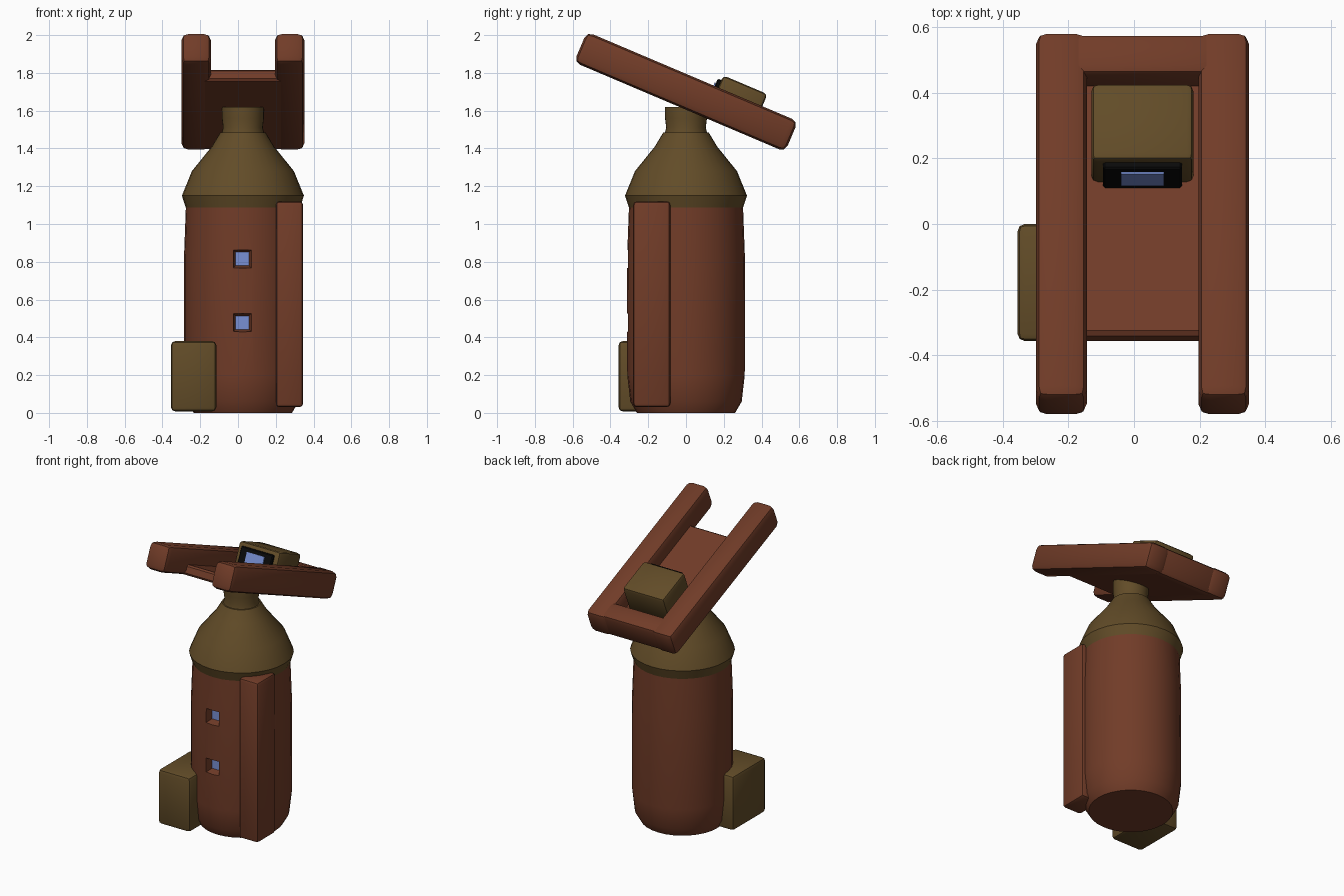
import bpy, bmesh, math
from mathutils import Matrix, Vector

if "Cube" in bpy.data.objects:
    bpy.data.objects.remove(bpy.data.objects["Cube"])

CX = 0.026                                   # axis of the round body


def material(name, rgb):
    m = bpy.data.materials.new(name)
    m.diffuse_color = (*rgb, 1)
    m.use_nodes = True
    m.node_tree.nodes["Principled BSDF"].inputs["Base Color"].default_value = m.diffuse_color
    return m


RUST = material("rust_brown", (0.165, 0.045, 0.021))
OLIVE = material("olive_brown", (0.122, 0.072, 0.021))
BLUE = material("pale_blue", (0.19, 0.28, 0.66))
BLACK = material("black", (0.003, 0.003, 0.003))


def finish(bm, name, mat, matrix=None):
    bmesh.ops.recalc_face_normals(bm, faces=bm.faces)
    if matrix:
        bm.transform(matrix)
    me = bpy.data.meshes.new(name)
    bm.to_mesh(me)
    bm.free()
    ob = bpy.data.objects.new(name, me)
    bpy.context.collection.objects.link(ob)
    if mat:
        me.materials.append(mat)
    return ob


def activate(ob):
    bpy.ops.object.select_all(action='DESELECT')
    ob.select_set(True)
    bpy.context.view_layer.objects.active = ob


def smooth(ob, angle=35):
    activate(ob)
    bpy.ops.object.shade_smooth_by_angle(angle=math.radians(angle))


def box(name, mat, lo, hi, bevel=0.0, segments=2, matrix=None):
    lo, hi = Vector(lo), Vector(hi)
    bm = bmesh.new()
    bmesh.ops.create_cube(bm, size=1)
    bm.transform(Matrix.Translation((lo + hi) / 2) @ Matrix.Diagonal((*(hi - lo), 1)))
    if bevel:
        bmesh.ops.bevel(bm, geom=bm.edges[:], offset=bevel, segments=segments,
                        profile=0.5, affect='EDGES')
    return finish(bm, name, mat, matrix)


def lathe(name, mat, profile, sides=32):
    bm = bmesh.new()
    rings = [[bm.verts.new((CX + r * math.cos(2 * math.pi * i / sides),
                            r * math.sin(2 * math.pi * i / sides), z))
              for i in range(sides)] for r, z in profile]
    for a, b in zip(rings, rings[1:]):
        for i in range(sides):
            j = (i + 1) % sides
            bm.faces.new((a[i], a[j], b[j], b[i]))
    bm.faces.new(rings[0])
    bm.faces.new(rings[-1])
    return finish(bm, name, mat)


# Round body, shoulder and neck
body = lathe("body", RUST, [(0.26, 0), (0.295, 0.06), (0.311, 0.2),
                            (0.312, 0.82), (0.302, 1.09)])
smooth(lathe("shoulder", OLIVE, [(0.30, 1.08), (0.323, 1.15), (0.27, 1.28),
                                 (0.165, 1.41), (0.12, 1.485)]), 40)
smooth(lathe("neck", OLIVE, [(0.115, 1.47), (0.105, 1.51), (0.111, 1.56), (0.111, 1.62)]))

# Two tapered window wells cut into the front, with blue panes at the back
for i, z in enumerate((0.478, 0.815)):
    bm = bmesh.new()
    bmesh.ops.create_cube(bm, size=1)
    for v in bm.verts:
        front = v.co.y < 0
        w = 0.112 if front else 0.07
        v.co = (0.023 + v.co.x * w, -0.34 if front else -0.255, z + v.co.z * w)
    cutter = finish(bm, "window_cutter", None)
    cutter.hide_render = True
    activate(body)
    mod = body.modifiers.new("window", 'BOOLEAN')
    mod.operation = 'DIFFERENCE'
    mod.solver = 'EXACT'
    mod.object = cutter
    bpy.ops.object.modifier_apply(modifier=mod.name)
    bpy.data.objects.remove(cutter)
    box(f"window_pane_{i + 1}", BLUE, (-0.013, -0.262, z - 0.036), (0.059, -0.254, z + 0.036))
smooth(body)

# Side strip and foot box
smooth(box("side_strip", RUST, (0.20, -0.28, 0.03), (0.345, -0.083, 1.12), 0.02))
smooth(box("foot_box", OLIVE, (-0.355, -0.357, 0.008), (-0.115, 0.0, 0.38), 0.022))

# Tilted head: built flat, then tipped backwards about x
TILT = Matrix.Translation((CX, 0, 1.70)) @ Matrix.Rotation(math.radians(-23), 4, 'X')
for side, name in ((-1, "left"), (1, "right")):
    x = sorted((side * 0.17, side * 0.325))
    smooth(box(f"head_rail_{name}", RUST, (x[0], -0.607, -0.0875), (x[1], 0.607, 0.0875),
               0.034, 2, TILT))
smooth(box("head_plate", RUST, (-0.24, -0.357, -0.086), (0.24, 0.55, -0.02), 0.012, 1, TILT))
smooth(box("head_crossbar", RUST, (-0.25, 0.465, -0.086), (0.25, 0.598, 0.084), 0.025, 2, TILT))

# Sight block with black bezel and blue lens
smooth(box("sight_block", OLIVE, (-0.156, 0.148, -0.04), (0.155, 0.402, 0.157), 0.02, 2, TILT))
box("sight_bezel", BLACK, (-0.12, 0.128, -0.03), (0.12, 0.17, 0.13), 0.006, 1, TILT)
box("sight_lens", BLUE, (-0.066, 0.121, 0.01), (0.066, 0.14, 0.105), 0, 1, TILT)
